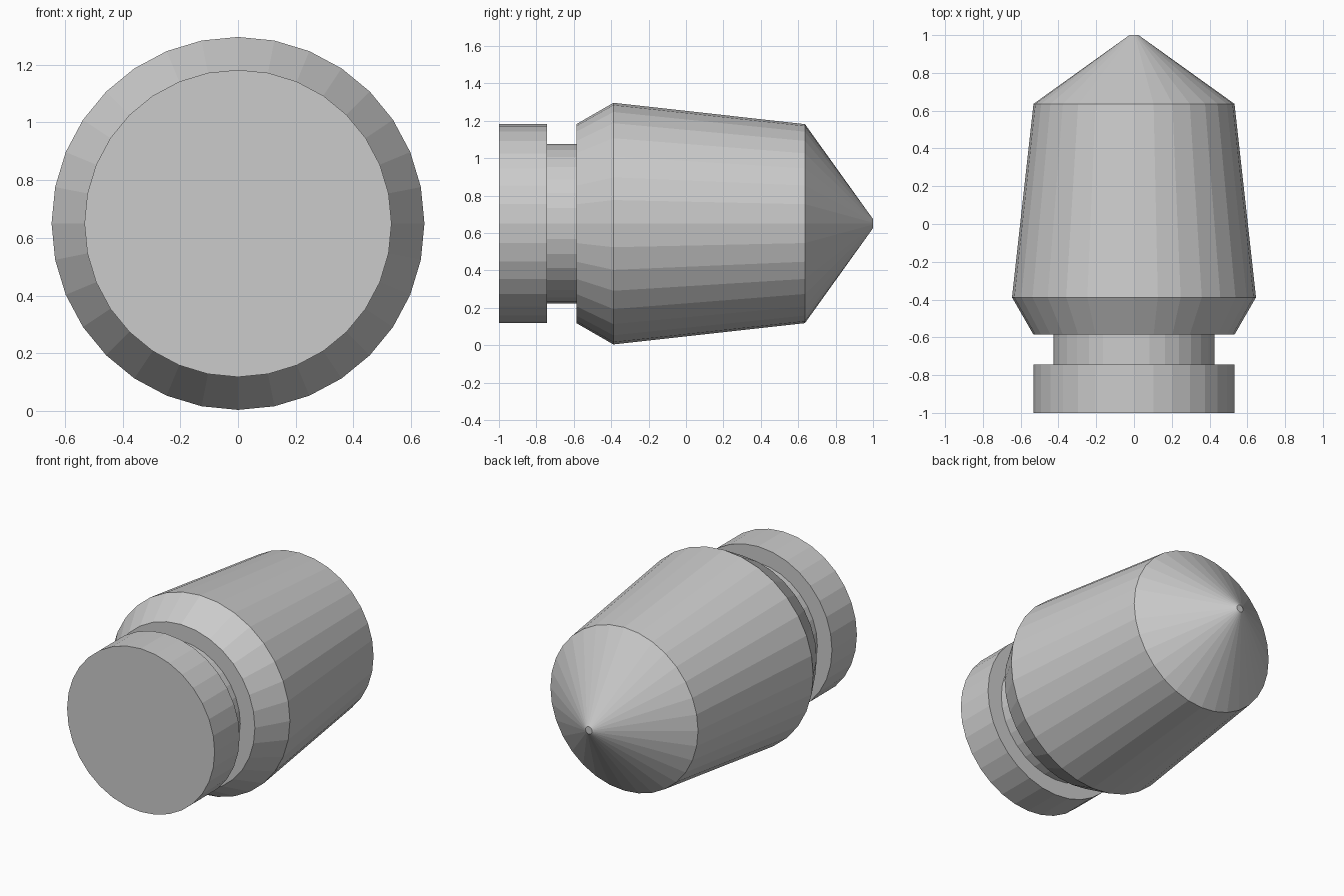
import bpy
import bmesh
from math import cos, sin, tau

cube = bpy.data.objects.get("Cube")
if cube:
    bpy.data.objects.remove(cube, do_unlink=True)

SIDES = 32
CENTRE_Z = 0.65

grey = bpy.data.materials.new("light_grey")
grey.use_nodes = True
colour = (0.6, 0.6, 0.6, 1)
grey.diffuse_color = colour
grey.node_tree.nodes["Principled BSDF"].inputs["Base Color"].default_value = colour

# Profile from the flat base to the blunt tip: (radius, y)
profile = [
    (0.532, -1.0), (0.532, -0.743),    # base disc
    (0.427, -0.743), (0.427, -0.586),  # groove
    (0.532, -0.586), (0.646, -0.388),  # flared shoulder
    (0.532, 0.636), (0.024, 1.0),      # tapered body and pointed nose
]

# Turn the profile around the lengthwise axis
bm = bmesh.new()
rings = [
    [bm.verts.new((r * cos(tau * i / SIDES), y, CENTRE_Z + r * sin(tau * i / SIDES)))
     for i in range(SIDES)]
    for r, y in profile
]
for a, b in zip(rings, rings[1:]):
    for i in range(SIDES):
        j = (i + 1) % SIDES
        bm.faces.new((a[i], a[j], b[j], b[i]))

# Flat caps at both ends
bm.faces.new(rings[0])
bm.faces.new(rings[-1])
bmesh.ops.recalc_face_normals(bm, faces=bm.faces)

mesh = bpy.data.meshes.new("pointed_plug")
bm.to_mesh(mesh)
bm.free()
mesh.materials.append(grey)
plug = bpy.data.objects.new("pointed_plug", mesh)
bpy.context.collection.objects.link(plug)
